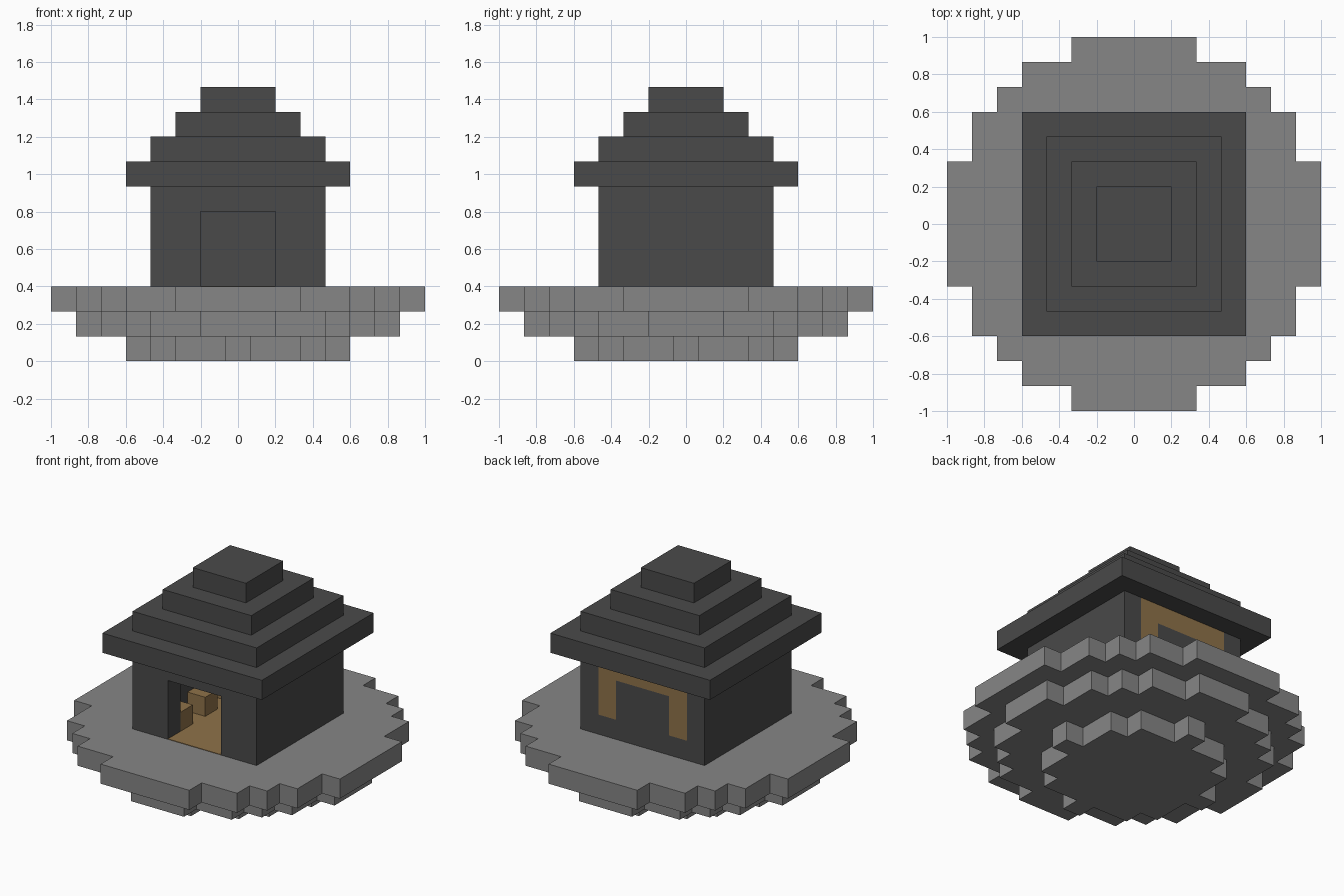
import bpy
import bmesh
from mathutils import Vector

U = 1 / 15  # half a block

if "Cube" in bpy.data.objects:
    bpy.data.objects.remove(bpy.data.objects["Cube"], do_unlink=True)


def material(name, rgb):
    mat = bpy.data.materials.new(name)
    mat.use_nodes = True
    color = (*rgb, 1)
    mat.diffuse_color = color
    mat.node_tree.nodes["Principled BSDF"].inputs["Base Color"].default_value = color
    return mat


STONE = material("grey_stone", (0.24, 0.24, 0.24))
DARK = material("dark_stone", (0.068, 0.068, 0.068))
WOOD = material("brown_wood", (0.275, 0.170, 0.067))


def prism(name, outline, start, end, mat, axis="Z"):
    """Extrude an outline along Z (x, y points) or along Y (x, z points)."""
    def place(a, b, depth):
        return Vector((a, b, depth) if axis == "Z" else (a, depth, b)) * U

    bm = bmesh.new()
    face = bm.faces.new([bm.verts.new(place(a, b, start)) for a, b in outline])
    grown = bmesh.ops.extrude_face_region(bm, geom=[face])["geom"]
    moved = [v for v in grown if isinstance(v, bmesh.types.BMVert)]
    bmesh.ops.translate(bm, verts=moved, vec=place(0, 0, end - start))
    bmesh.ops.recalc_face_normals(bm, faces=bm.faces)
    mesh = bpy.data.meshes.new(name)
    bm.to_mesh(mesh)
    bm.free()
    mesh.materials.append(mat)
    obj = bpy.data.objects.new(name, mesh)
    bpy.context.collection.objects.link(obj)
    return obj


def rect(x0, x1, y0, y1):
    return [(x0, y0), (x1, y0), (x1, y1), (x0, y1)]


def square(r):
    return rect(-r, r, -r, r)


def cut(target, cutter):
    cutter.hide_render = True
    mod = target.modifiers.new("cut", "BOOLEAN")
    mod.operation = "DIFFERENCE"
    mod.solver = "EXACT"
    mod.object = cutter
    bpy.context.view_layer.objects.active = target
    bpy.ops.object.modifier_apply(modifier=mod.name)
    bpy.data.objects.remove(cutter, do_unlink=True)


def stepped_disc(corners):
    """Blocky round outline from the outer corners of one quarter."""
    quarter = []
    for a, b in zip(corners, corners[1:]):
        quarter += [a, (b[0], a[1])]
    quarter.append(corners[-1])
    outline = []
    for _ in range(4):
        outline += quarter
        quarter = [(-y, x) for x, y in quarter]
    return outline


def arch(top):
    return [(-5, 8), (-3, 8), (-3, 12), (3, 12), (3, 8), (5, 8), (5, top), (-5, top)]


# Round stepped base, widening upwards
tiers = {
    "base_lower": [(9, 1), (7, 5), (5, 7), (1, 9)],
    "base_middle": [(13, 3), (11, 7), (9, 9), (7, 11), (3, 13)],
    "base_upper": [(15, 5), (13, 9), (11, 11), (9, 13), (5, 15)],
}
for i, (name, corners) in enumerate(tiers.items()):
    prism(name, stepped_disc(corners), 2 * i, 2 * i + 2, STONE)

# Hollow walls with a front doorway and a slot for the rear arch
walls = prism("walls", square(7), 6, 14, DARK)
cut(walls, prism("room_cutter", square(5), 5, 15, DARK))
cut(walls, prism("door_cutter", rect(-3, 3, 5, 12), -8, -4, DARK, "Y"))
cut(walls, prism("arch_cutter", arch(15), 4, 8, DARK, "Y"))

# Wooden arch set flush into the rear wall
prism("rear_arch", arch(14), 5, 7, WOOD, "Y")

# Wooden floor reaching through the doorway
floor = [(-5, -5), (-3, -5), (-3, -7), (3, -7), (3, -5), (5, -5), (5, 5), (-5, 5)]
prism("floor", floor, 6, 6.05, WOOD)

# Block seats along both side walls
for side, x in (("right", -4), ("left", 4)):
    for row, y in enumerate((-4, 0, 4), 1):
        prism(f"{side}_seat_{row}", rect(x - 1, x + 1, y - 1, y + 1), 6, 8, WOOD)

# Stepped roof
for i, r in enumerate((9, 7, 5, 3)):
    prism(f"roof_step_{i + 1}", square(r), 14 + 2 * i, 16 + 2 * i, DARK)
